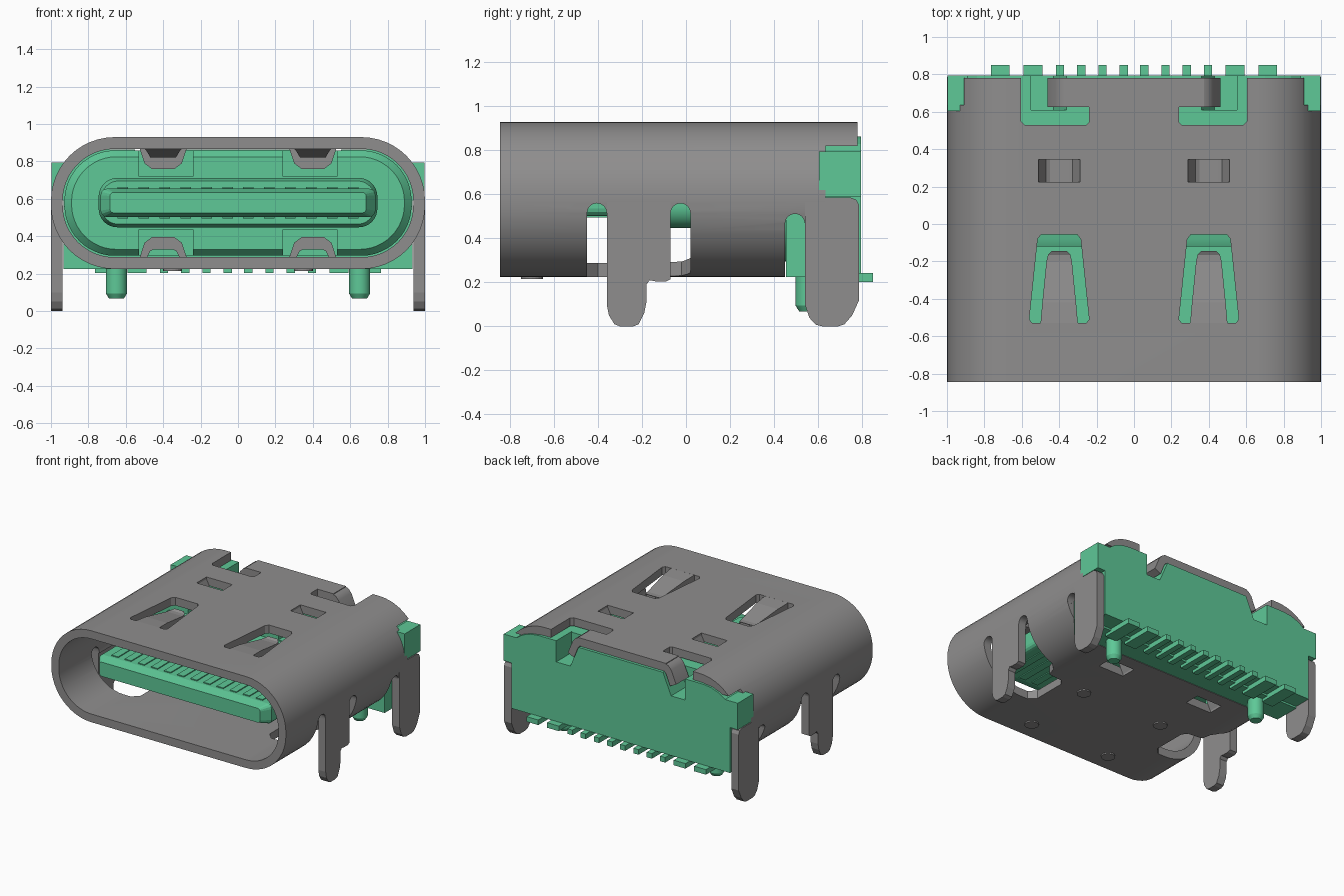
import bpy, bmesh, math

cube = bpy.data.objects.get("Cube")
if cube:
    bpy.data.objects.remove(cube, do_unlink=True)


def material(name, rgb):
    m = bpy.data.materials.new(name)
    m.use_nodes = True
    m.diffuse_color = (*rgb, 1)
    m.node_tree.nodes["Principled BSDF"].inputs["Base Color"].default_value = (*rgb, 1)
    return m


GREY = material("steel grey", (0.275, 0.27, 0.27))
GREEN = material("plastic green", (0.112, 0.578, 0.309))
MID = 0.5775  # mid height of the shell


def loft(name, sections, mat):
    """Closed solid through matching rings of 3D points."""
    bm = bmesh.new()
    rings = [[bm.verts.new(p) for p in s] for s in sections]
    n = len(rings[0])
    for a, b in zip(rings, rings[1:]):
        for i in range(n):
            j = (i + 1) % n
            bm.faces.new((a[i], a[j], b[j], b[i]))
    bm.faces.new(rings[0])
    bm.faces.new(rings[-1])
    bmesh.ops.recalc_face_normals(bm, faces=bm.faces)
    me = bpy.data.meshes.new(name)
    bm.to_mesh(me)
    bm.free()
    me.materials.append(mat)
    ob = bpy.data.objects.new(name, me)
    bpy.context.collection.objects.link(ob)
    return ob


def at(p, axis, d):
    return {"x": (d, p[0], p[1]), "y": (p[0], d, p[1]), "z": (p[0], p[1], d)}[axis]


def prism(name, pts, axis, a, b, mat=GREY):
    return loft(name, [[at(p, axis, d) for p in pts] for d in (a, b)], mat)


def box(name, x0, x1, y0, y1, z0, z1, mat=GREY):
    return prism(name, [(x0, y0), (x1, y0), (x1, y1), (x0, y1)], "z", z0, z1, mat)


def rounded(hw, z0, z1, r, n=12):
    """Rounded rectangle in x and z."""
    pts = []
    corners = [(hw - r, z1 - r), (r - hw, z1 - r), (r - hw, z0 + r), (hw - r, z0 + r)]
    for k, (cx, cz) in enumerate(corners):
        for i in range(n + 1):
            t = math.pi / 2 * (k + i / n)
            pts.append((cx + r * math.cos(t), cz + r * math.sin(t)))
    return pts


def along_y(name, rings, mat):
    return loft(name, [[at(p, "y", y) for p in pts] for pts, y in rings], mat)


def cut(ob, cutter):
    cutter.hide_render = True
    m = ob.modifiers.new("cut", "BOOLEAN")
    m.operation, m.solver, m.object = "DIFFERENCE", "EXACT", cutter
    bpy.context.view_layer.objects.active = ob
    bpy.ops.object.modifier_apply(modifier=m.name)
    bpy.data.objects.remove(cutter, do_unlink=True)


def smooth(ob):
    bpy.ops.object.select_all(action="DESELECT")
    ob.select_set(True)
    bpy.context.view_layer.objects.active = ob
    bpy.ops.object.shade_smooth_by_angle(angle=math.radians(30))


# Metal shell tube
shell = prism("shell", rounded(1.0, 0.225, 0.93, 0.34), "y", -0.845, 0.78)
cut(shell, prism("bore", rounded(0.937, 0.288, 0.867, 0.277), "y", -1, 1))

# Rear openings: floor behind the bottom plate, then the side notches
cut(shell, box("rear_floor_cut", -1.2, 1.2, 0.45, 1, 0, 0.47))
cut(shell, box("rear_side_cut", -1.2, 1.2, 0.635, 1, 0.1, 0.82))

for s in (1, -1):
    # Opening left where the front leg was folded out
    cut(shell, prism("leg_opening", [(s * x, y) for x, y in [
        (1.1, -0.45), (0.60, -0.45), (0.55, -0.40), (0.55, -0.14), (0.58, -0.10),
        (0.70, -0.09), (0.72, -0.02), (0.77, 0.02), (1.1, 0.02)]], "z", 0.1, 0.5))
    # Round-topped side slots
    for yc, zt in ((-0.405, 0.56), (-0.025, 0.56), (0.495, 0.512)):
        arc = [(yc + 0.045 * math.cos(math.pi * i / 8),
                zt - 0.045 + 0.045 * math.sin(math.pi * i / 8)) for i in range(9)]
        cut(shell, prism("slot", [(yc + 0.045, 0.42)] + arc + [(yc - 0.045, 0.42)],
                         "x", s * 0.8, s * 1.1))
    # Spring finger window
    cut(shell, prism("finger_window", [(s * 0.4 + x, y) for x, y in [
        (-0.16, -0.51), (-0.115, -0.08), (-0.095, -0.055), (0.095, -0.055), (0.115, -0.08),
        (0.16, -0.51), (0.145, -0.53), (-0.145, -0.53)]], "z", 0.8, 1))
    # Rear top cutout beside the centre flap
    cut(shell, prism("top_cutout", [(s * x, y) for x, y in [
        (0.24, 0.545), (0.255, 0.53), (0.585, 0.53), (0.605, 0.55), (0.605, 0.9),
        (0.375, 0.9), (0.375, 0.625), (0.24, 0.625)]], "z", 0.815, 1))
    # Bridge windows, top and bottom
    for z in (0.8, 0.2):
        cut(shell, box("bridge_window", s * 0.4 - 0.11, s * 0.4 + 0.11,
                       0.225, 0.345, z, z + 0.15))
smooth(shell)

front_leg = [(-0.36, 0.58), (-0.36, 0.10), (-0.35, 0.05), (-0.325, 0.01), (-0.30, 0),
             (-0.24, 0), (-0.215, 0.01), (-0.19, 0.06), (-0.18, 0.11), (-0.18, 0.19),
             (-0.165, 0.21), (-0.14, 0.205), (-0.09, 0.205), (-0.07, 0.215), (-0.07, 0.58)]
rear_leg = [(0.54, 0.585), (0.54, 0.10), (0.56, 0.04), (0.59, 0.008), (0.62, 0), (0.69, 0),
            (0.72, 0.01), (0.755, 0.05), (0.787, 0.12), (0.787, 0.55), (0.775, 0.575),
            (0.75, 0.585)]
strip = [(-0.118, 0.93), (-0.07, 0.835), (-0.05, 0.825), (0.05, 0.825), (0.07, 0.835),
         (0.118, 0.93), (0.125, 0.867), (0.10, 0.79), (0.06, 0.76), (-0.06, 0.76),
         (-0.10, 0.79), (-0.125, 0.867)]
for s, side in ((1, "left"), (-1, "right")):
    # Solder legs
    prism(side + "_front_leg", front_leg, "x", s * 0.937, s * 1.0)
    prism(side + "_rear_leg", rear_leg, "x", s * 0.937, s * 1.0)
    # Bent spring finger
    loft(side + "_spring_finger", [
        [(s * 0.4 - w, y, z), (s * 0.4 + w, y, z), (s * 0.4 + w, y, z + 0.063),
         (s * 0.4 - w, y, z + 0.063)]
        for y, z, w in [(-0.535, 0.867, 0.10), (-0.42, 0.858, 0.09), (-0.20, 0.82, 0.068),
                        (-0.165, 0.82, 0.06), (-0.145, 0.83, 0.04)]], GREY)
    # Pressed bridges, top and bottom
    prism(side + "_top_bridge", [(s * 0.4 + x, z) for x, z in strip], "y", 0.225, 0.345)
    prism(side + "_bottom_bridge", [(s * 0.4 + x, 2 * MID - z) for x, z in strip],
          "y", 0.225, 0.345)
    # Bent wing of the rear centre flap
    smooth(prism(side + "_flap_wing", [(s * x, z) for x, z in [
        (0.36, 0.93), (0.395, 0.918), (0.42, 0.89), (0.462, 0.79), (0.41, 0.765),
        (0.375, 0.85), (0.36, 0.867)]], "y", 0.625, 0.78))
    # Round bumps under the bottom plate
    for k, y in enumerate((-0.70, -0.13)):
        prism(f"{side}_bump_{k}", [(s * 0.35 + 0.05 * math.cos(i * math.pi / 10),
                                    y + 0.05 * math.sin(i * math.pi / 10))
                                   for i in range(20)], "z", 0.215, 0.23)

# Housing core inside the shell, relieved around the bridges
core = along_y("housing_core", [(rounded(0.89, 0.33, 0.825, 0.24), 0.15),
                                (rounded(0.928, 0.296, 0.859, 0.27), 0.19),
                                (rounded(0.928, 0.296, 0.859, 0.27), 0.61)], GREEN)
for s in (1, -1):
    for z in (0.72, 0.235):
        cut(core, box("relief", s * 0.385 - 0.145, s * 0.385 + 0.145, 0.1, 0.4,
                      z, z + 0.2, GREEN))
smooth(core)

# Housing foot and back wall
box("housing_foot", -0.932, 0.932, 0.455, 0.66, 0.225, 0.56, GREEN)
half = [(0.36, 0.863), (0.43, 0.70), (0.55, 0.70), (0.55, 0.863), (0.70, 0.863),
        (0.77, 0.855), (0.84, 0.83), (0.89, 0.795), (0.998, 0.795), (0.998, 0.59),
        (0.932, 0.59), (0.932, 0.24)]
back = half + [(-x, z) for x, z in reversed(half)]
prism("housing_back", back, "y", 0.605, 0.795, GREEN)

# Mating tongue with a thicker root
smooth(along_y("tongue_root", [(rounded(0.73, 0.465, 0.695, 0.09), -0.12),
                               (rounded(0.745, 0.448, 0.712, 0.10), -0.08),
                               (rounded(0.745, 0.448, 0.712, 0.10), 0.2)], GREEN))
along_y("tongue", [(rounded(0.685, 0.525, 0.635, 0.02, 3), -0.71),
                   (rounded(0.735, 0.502, 0.655, 0.035, 3), -0.64),
                   (rounded(0.735, 0.502, 0.655, 0.035, 3), 0.1)], GREEN)

# Contact strips on both faces of the tongue
for i in range(12):
    x = (i - 5.5) * 0.112
    for label, z in (("top", 0.654), ("bottom", 0.495)):
        box(f"{label}_contact_{i}", x - 0.028, x + 0.028, -0.62, -0.1, z, z + 0.008, GREEN)

# Solder tails along the back edge
for s, side in ((1, "left"), (-1, "right")):
    for k, (x, w) in enumerate([(0.055, 0.022), (0.168, 0.022), (0.282, 0.022),
                                (0.395, 0.022), (0.54, 0.05), (0.715, 0.05)]):
        box(f"{side}_solder_tail_{k}", s * x - w, s * x + w, 0.60, 0.85, 0.203, 0.242, GREEN)

# Locating pegs with tapered tips
for s, side in ((1, "left"), (-1, "right")):
    smooth(loft(side + "_peg", [
        [(s * 0.65 + r * math.cos(i * math.pi / 12), 0.555 + r * math.sin(i * math.pi / 12), z)
         for i in range(24)] for r, z in [(0.04, 0.067), (0.057, 0.095), (0.057, 0.24)]], GREEN))
